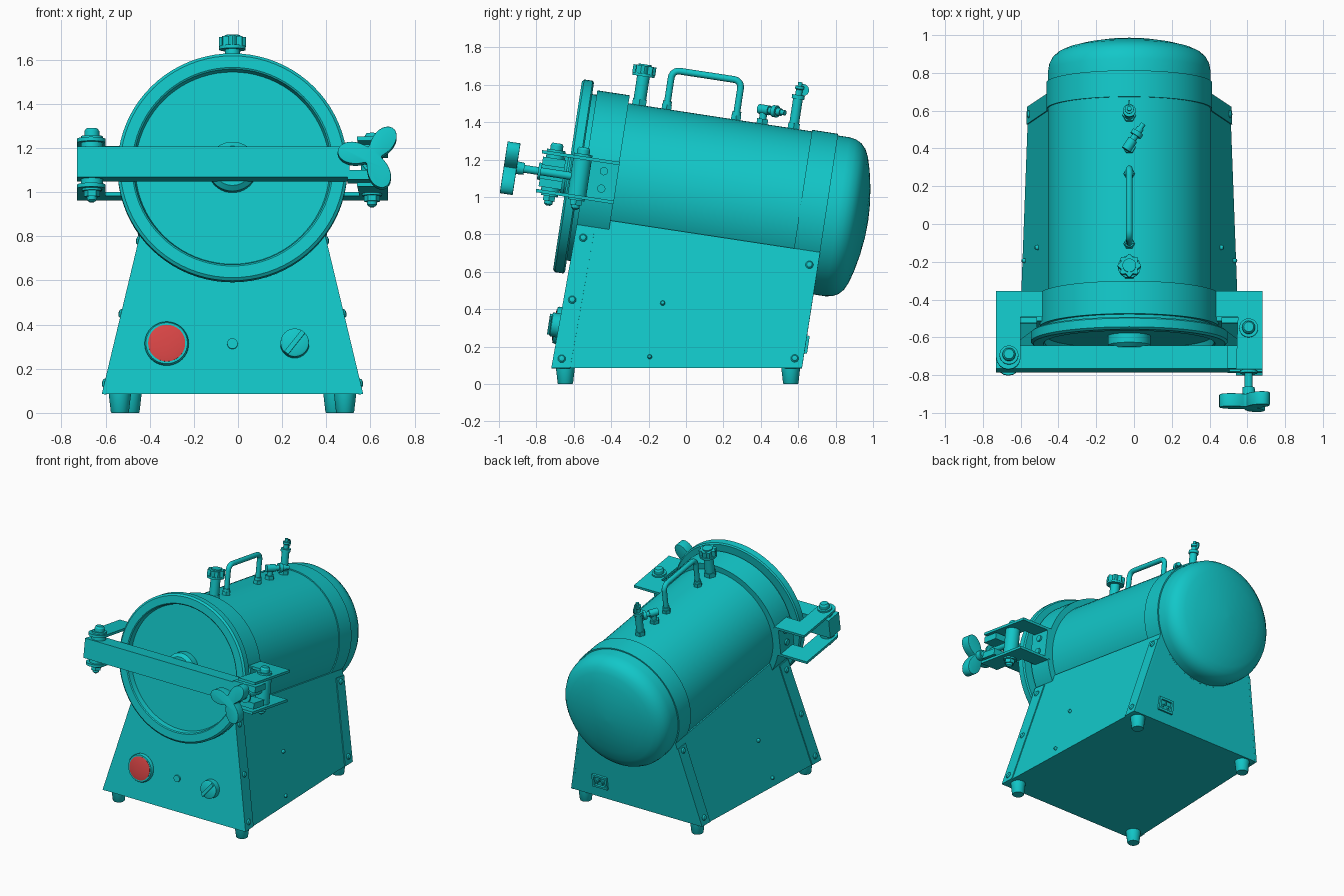
import bpy, bmesh
from math import sin, cos, pi, radians
from mathutils import Matrix, Vector

if "Cube" in bpy.data.objects:
    bpy.data.objects.remove(bpy.data.objects["Cube"])


def material(name, rgb):
    m = bpy.data.materials.new(name)
    m.use_nodes = True
    m.diffuse_color = (*rgb, 1)
    m.node_tree.nodes["Principled BSDF"].inputs["Base Color"].default_value = (*rgb, 1)
    return m


TEAL = material("teal", (0.006, 0.57, 0.58))
RED = material("red", (0.69, 0.06, 0.06))

# Tilted frame of the chamber: y runs along its axis, z is radially up
CX = -0.025
TILT = Matrix.Translation((CX, 0, 1.018)) @ Matrix.Rotation(radians(-8.7), 4, "X")
ALONG = Matrix.Rotation(-pi / 2, 4, "X")
AXIS = TILT @ ALONG
parts = []


def finish(name, bm, matrix=Matrix(), mat=TEAL):
    bmesh.ops.recalc_face_normals(bm, faces=bm.faces)
    bm.transform(matrix)
    mesh = bpy.data.meshes.new(name)
    bm.to_mesh(mesh)
    bm.free()
    mesh.materials.append(mat)
    ob = bpy.data.objects.new(name, mesh)
    bpy.context.collection.objects.link(ob)
    parts.append(ob)
    return ob


def lathe(name, profile, matrix=TILT, sides=32, mat=TEAL):
    """Revolve (radius, height) points around z and cap both ends."""
    bm = bmesh.new()
    rings = [[bm.verts.new((r * cos(2 * pi * i / sides), r * sin(2 * pi * i / sides), h))
              for i in range(sides)] for r, h in profile]
    for a, b in zip(rings, rings[1:]):
        for i in range(sides):
            j = (i + 1) % sides
            bm.faces.new((a[i], a[j], b[j], b[i]))
    bm.faces.new(rings[0])
    bm.faces.new(rings[-1])
    return finish(name, bm, matrix, mat)


def rod(name, r, h0, h1, matrix, sides=24, mat=TEAL):
    return lathe(name, [(r, h0), (r, h1)], matrix, sides, mat)


def prism(name, outline, h0, h1, matrix=TILT):
    bm = bmesh.new()
    face = bm.faces.new([bm.verts.new((x, y, h0)) for x, y in outline])
    ext = bmesh.ops.extrude_face_region(bm, geom=[face])
    verts = [v for v in ext["geom"] if isinstance(v, bmesh.types.BMVert)]
    bmesh.ops.translate(bm, verts=verts, vec=(0, 0, h1 - h0))
    return finish(name, bm, matrix)


def box(name, x0, x1, y0, y1, z0, z1, matrix=TILT):
    return prism(name, [(x0, y0), (x1, y0), (x1, y1), (x0, y1)], z0, z1, matrix)


def loft(name, low, high):
    """Solid between two matching quads."""
    bm = bmesh.new()
    a, b = [[bm.verts.new(p) for p in q] for q in (low, high)]
    bm.faces.new(a)
    bm.faces.new(b)
    for i in range(4):
        j = (i + 1) % 4
        bm.faces.new((a[i], a[j], b[j], b[i]))
    return finish(name, bm)


def spot(x, t, s):
    return TILT @ Matrix.Translation((x, t, s))


# Chamber: front flange, barrel, rear band and domed end
rod("gasket", 0.45, -0.58, -0.54, AXIS, 64)
lathe("front_flange", [(0.474, -0.552), (0.474, -0.377)], AXIS, 80)
lathe("barrel", [(0.431, -0.4), (0.431, 0.65)], AXIS, 80)
lathe("rear_band", [(0.439, 0.615), (0.439, 0.756)], AXIS, 80)
lathe("domed_end", [(0.43, 0.74), (0.43, 0.82), (0.424, 0.855), (0.407, 0.888), (0.38, 0.913),
                    (0.34, 0.932), (0.27, 0.952), (0.18, 0.97), (0.09, 0.981), (0.01, 0.985)], AXIS, 80)

# Door with raised rim and centre hub
lathe("door", [(0.01, -0.6), (0.44, -0.6), (0.448, -0.636), (0.455, -0.641), (0.508, -0.641),
               (0.521, -0.63), (0.521, -0.584), (0.512, -0.576), (0.01, -0.576)], AXIS, 80)
lathe("door_hub", [(0.09, -0.67), (0.113, -0.65), (0.113, -0.59)], AXIS, 40)

# Base cabinet
low = [Vector((CX + sx * w, y, 0.085)) for sx, y, w in
       ((-1, -0.72, 0.585), (1, -0.72, 0.585), (1, 0.62, 0.535), (-1, 0.62, 0.535))]
high = [Vector((CX + sx * 0.39, y, z)) for sx, y, z in
        ((-1, -0.575, 0.9), (1, -0.575, 0.9), (1, 0.717, 0.704), (-1, 0.717, 0.704))]
loft("cabinet", low, high)


def wall_point(side, u, v):
    f, r = (1, 2) if side > 0 else (0, 3)
    return low[f].lerp(low[r], u).lerp(high[f].lerp(high[r], u), v)


for side in (-1, 1):
    out = Vector((side, 0, 0.237)).normalized()
    turn = Vector((0, 0, 1)).rotation_difference(out).to_matrix().to_4x4()
    # Folded edge strips and their rivets
    for u0, u1 in ((0, 0.075), (0.93, 1)):
        quad = [wall_point(side, u, v) for u, v in ((u0, 0), (u1, 0), (u1, 0.93), (u0, 0.93))]
        loft("edge_strip", [p - out * 0.01 for p in quad], [p + out * 0.007 for p in quad])
    for u, v, r in ((0.035, 0.06, 0.021), (0.035, 0.45, 0.021), (0.035, 0.86, 0.021),
                    (0.965, 0.08, 0.021), (0.965, 0.88, 0.021), (0.385, 0.08, 0.012), (0.4, 0.47, 0.013)):
        place = Matrix.Translation(wall_point(side, u, v)) @ turn
        lathe("rivet", [(r, 0), (r, 0.009), (r * 0.7, 0.017), (r * 0.2, 0.02)], place, 16)
    # Tapered feet
    for x, y in ((0.51, -0.645), (0.462, 0.56)):
        lathe("foot", [(0.038, 0), (0.041, 0.004), (0.051, 0.09)],
              Matrix.Translation((CX + side * x, y, 0)))

# Front panel controls
PANEL = -0.8
lamp = spot(-0.298, -0.565, PANEL) @ ALONG
lathe("lamp_bezel", [(0.086, -0.022), (0.094, -0.022), (0.1, -0.012), (0.1, 0.01)], lamp, 40)
lathe("lamp_lens", [(0.01, -0.03), (0.06, -0.029), (0.084, -0.024), (0.084, 0)], lamp, 40, RED)
rod("indicator", 0.024, -0.012, 0.01, spot(0, -0.565, PANEL) @ ALONG)
dial = spot(0.282, -0.565, PANEL) @ ALONG
lathe("dial", [(0.055, -0.045), (0.064, -0.04), (0.066, 0.01)], dial, 32)
box("dial_grip", -0.062, 0.062, -0.011, 0.011, -0.056, -0.03, dial @ Matrix.Rotation(radians(-52), 4, "Z"))

# Rear power inlet: a frame around a recessed block with three pins
inlet = spot(0.285, 0.757, -0.7)
for sign in (-1, 1):
    box("inlet_frame", -0.06, 0.06, -0.01, 0.012, sign * 0.04 - 0.008, sign * 0.04 + 0.008, inlet)
    box("inlet_frame", sign * 0.053 - 0.008, sign * 0.053 + 0.008, -0.01, 0.012, -0.045, 0.045, inlet)
for x, z in ((-0.022, -0.008), (0, 0.01), (0.022, -0.008)):
    box("inlet_pin", x - 0.004, x + 0.004, -0.01, 0.01, z - 0.01, z + 0.01, inlet)

# Side brackets carrying the clamp bar
for side in (-1, 1):
    arc = [(0.64 + 0.065 * cos(a * pi / 8), -0.73 - 0.065 * sin(a * pi / 8)) for a in range(9)]
    end = arc if side < 0 else [(0.705, -0.795), (0.565, -0.795)]
    shape = [(0.46, -0.375), (0.705, -0.375), *end, (0.575, -0.515), (0.46, -0.515)]
    for s in (-0.105, 0.105):
        prism("bracket_plate", [(side * x, y) for x, y in shape], s - 0.009, s + 0.009)
    xs = sorted((side * 0.44, side * 0.49))
    box("bracket_web", *xs, -0.535, -0.375, -0.105, 0.105)
    for s in (-0.042, 0.052):
        m = spot(side * 0.488, -0.452, s) @ Matrix.Rotation(side * pi / 2, 4, "Y")
        rod("web_bolt", 0.022, 0, 0.014, m, 16)

# Pivot bolts: hinge pin and swing bolt pin
for name, x, t in (("hinge", -0.637, -0.72), ("swing_bolt", 0.632, -0.575)):
    m = spot(x, t, 0)
    rod(name + "_sleeve", 0.05, -0.096, 0.096, m)
    rod(name + "_washer", 0.05, 0.112, 0.126, m)
    lathe(name + "_head", [(0.034, 0.12), (0.034, 0.15), (0.026, 0.162)], m, 24)
    rod(name + "_washer", 0.045, -0.124, -0.112, m)
    rod(name + "_nut", 0.036, -0.15, -0.12, m, 6)
    lathe(name + "_tip", [(0.01, -0.175), (0.022, -0.166), (0.024, -0.14)], m, 16)

# Clamp bar across the door, with a forked end around the swing bolt
box("clamp_bar", -0.705, 0.53, -0.785, -0.662, -0.07, 0.07)
for s in (-0.058, 0.058):
    box("clamp_fork", 0.52, 0.705, -0.785, -0.662, s - 0.022, s + 0.022)

# Swing bolt and three-armed hand knob
screw = spot(0.632, 0, 0) @ ALONG
rod("swing_bolt_rod", 0.021, -0.93, -0.575, screw)
rod("clamp_washer", 0.046, -0.8, -0.785, screw)
lathe("knob_hub", [(0.035, -0.93), (0.032, -0.875)], screw)


def knob_outline(scale):
    pts = []
    for i in range(72):
        a = 2 * pi * i / 72
        r = scale * (0.1 + 0.057 * cos(3 * (a - radians(52))))
        pts.append((r * cos(a), r * sin(a)))
    return pts


knob = prism("hand_knob", knob_outline(1), 0, 0.07,
             spot(0.632, -0.915, 0) @ Matrix.Rotation(pi / 2, 4, "X"))
bev = knob.modifiers.new("soft_edges", "BEVEL")
bev.width, bev.segments, bev.angle_limit = 0.014, 3, radians(40)

# Filler cap on top: stem, disc and fluted grip
cap = spot(0, -0.32, 0)
rod("filler_stem", 0.034, 0.42, 0.6, cap)
rod("filler_collar", 0.043, 0.42, 0.462, cap, 6)
rod("filler_disc", 0.06, 0.585, 0.6, cap, 40)
flutes = [((0.055 + 0.007 * cos(8 * a)) * cos(a), (0.055 + 0.007 * cos(8 * a)) * sin(a))
          for a in (2 * pi * i / 64 for i in range(64))]
prism("filler_grip", flutes, 0.598, 0.642, cap)
rod("filler_button", 0.036, 0.64, 0.65, cap)

# Carrying handle: a bent tube on two hex nuts
T0, T1, TOP, BEND = -0.172, 0.203, 0.642, 0.04
path = [(T0, 0.42)]
path += [(T0 + BEND - BEND * cos(a * pi / 12), TOP - BEND + BEND * sin(a * pi / 12)) for a in range(7)]
path += [(T1 - BEND + BEND * sin(a * pi / 12), TOP - BEND + BEND * cos(a * pi / 12)) for a in range(7)]
path += [(T1, 0.42)]
curve = bpy.data.curves.new("handle", "CURVE")
curve.dimensions = "3D"
curve.bevel_depth, curve.bevel_resolution, curve.use_fill_caps = 0.018, 4, True
spline = curve.splines.new("POLY")
spline.points.add(len(path) - 1)
for p, (t, s) in zip(spline.points, path):
    p.co = (*(TILT @ Vector((0, t, s))), 1)
curve.materials.append(TEAL)
handle = bpy.data.objects.new("handle", curve)
bpy.context.collection.objects.link(handle)
parts.append(handle)
for t in (T0, T1):
    rod("handle_nut", 0.03, 0.42, 0.455, spot(0, t, 0), 6)
    rod("handle_socket", 0.024, 0.45, 0.475, spot(0, t, 0))

# Angled drain valve
rod("drain_nut", 0.034, 0.42, 0.457, spot(0, 0.345, 0), 6)
rod("drain_stem", 0.02, 0.45, 0.515, spot(0, 0.345, 0))
arm = spot(0, 0.345, 0.507) @ Matrix.Rotation(radians(-33), 4, "Z") @ ALONG
lathe("drain_arm", [(0.026, -0.03), (0.026, 0.035), (0.018, 0.035), (0.018, 0.06), (0.032, 0.06),
                    (0.032, 0.085), (0.02, 0.085), (0.02, 0.11), (0.014, 0.11), (0.014, 0.135)], arm, 20)

# Pressure relief valve with pull ring
relief = spot(0, 0.515, 0)
rod("relief_nut", 0.036, 0.42, 0.46, relief, 6)
lathe("relief_body", [(0.026, 0.45), (0.026, 0.59), (0.034, 0.59), (0.034, 0.612), (0.018, 0.612),
                      (0.018, 0.64), (0.024, 0.645), (0.024, 0.66), (0.012, 0.66), (0.012, 0.682)], relief, 20)
ring = [(0.026, -0.003), (0.032, -0.003), (0.032, 0.003), (0.026, 0.003), (0.026, -0.003)]
lathe("pull_ring", ring, spot(0, 0.535, 0.642) @ Matrix.Rotation(pi / 2, 4, "Y"), 24)

# Smooth the round surfaces, keep hard edges
bpy.ops.object.select_all(action="DESELECT")
for ob in parts:
    ob.select_set(True)
bpy.context.view_layer.objects.active = handle
bpy.ops.object.convert(target="MESH")
bpy.ops.object.shade_smooth_by_angle(angle=radians(32))
